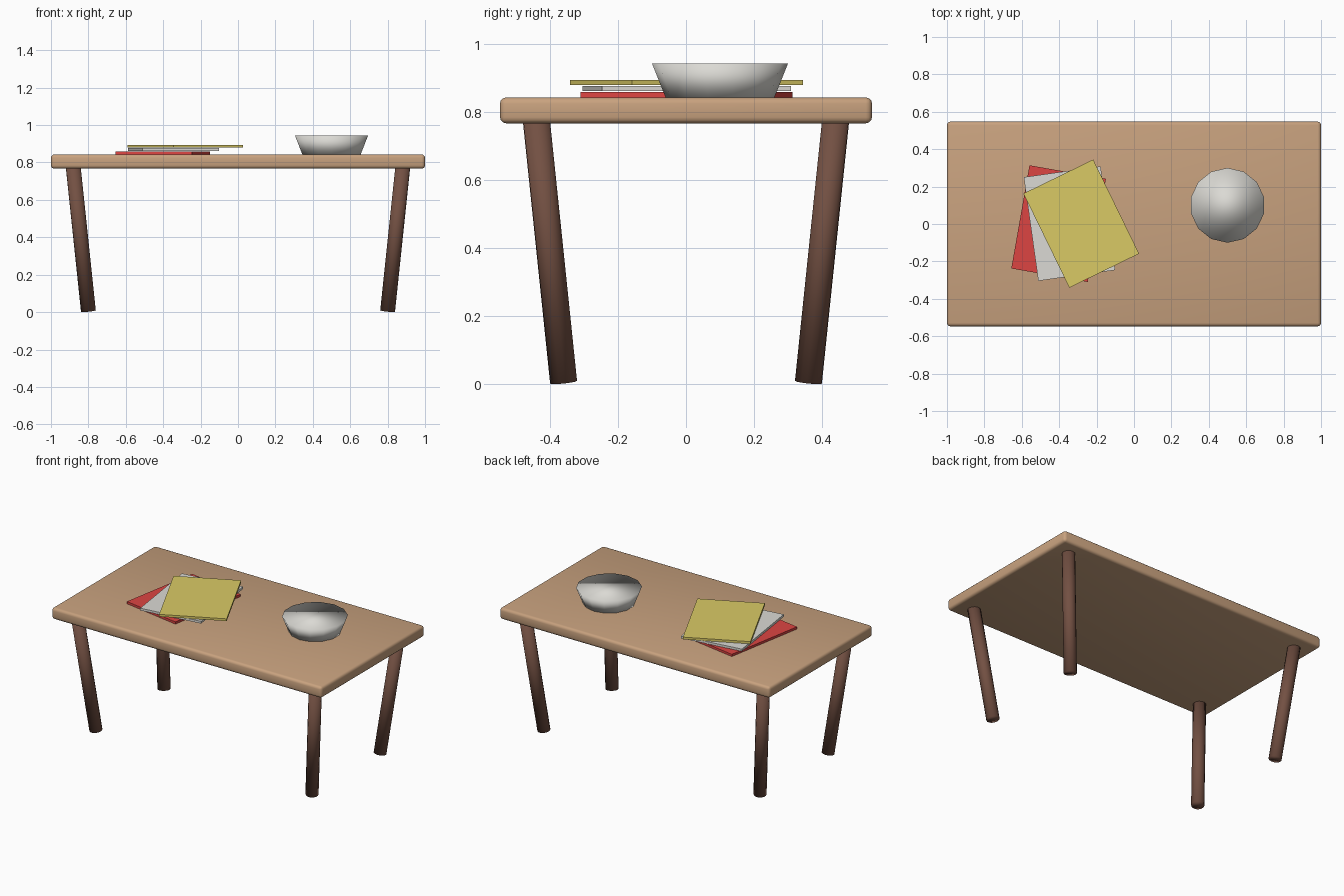
import bpy, bmesh
from math import radians
from mathutils import Vector, Matrix

cube = bpy.data.objects.get("Cube")
if cube:
    bpy.data.objects.remove(cube, do_unlink=True)


def material(name, rgb):
    mat = bpy.data.materials.new(name)
    mat.use_nodes = True
    mat.diffuse_color = (*rgb, 1)
    mat.node_tree.nodes["Principled BSDF"].inputs["Base Color"].default_value = (*rgb, 1)
    return mat


light_wood = material("light wood", (0.58, 0.36, 0.21))
dark_wood = material("dark wood", (0.17, 0.08, 0.055))
off_white = material("off white", (0.71, 0.70, 0.66))
red = material("red", (0.72, 0.06, 0.055))
yellow = material("yellow", (0.70, 0.59, 0.13))


def make_object(name, bm, mat, smooth=False):
    mesh = bpy.data.meshes.new(name)
    for face in bm.faces:
        face.smooth = smooth
    bm.to_mesh(mesh)
    bm.free()
    mesh.materials.append(mat)
    obj = bpy.data.objects.new(name, mesh)
    bpy.context.collection.objects.link(obj)
    return obj


def box(name, size, centre, mat, turn=0, smooth=False):
    bm = bmesh.new()
    bmesh.ops.create_cube(bm, size=1)
    bmesh.ops.scale(bm, vec=size, verts=bm.verts)
    obj = make_object(name, bm, mat, smooth)
    obj.location = centre
    obj.rotation_euler.z = radians(turn)
    return obj


def frustum(name, bottom, top, r_bottom, r_top, mat):
    bottom, top = Vector(bottom), Vector(top)
    axis = top - bottom
    bm = bmesh.new()
    bmesh.ops.create_cone(bm, cap_ends=True, segments=14, radius1=r_bottom,
                          radius2=r_top, depth=axis.length)
    obj = make_object(name, bm, mat, smooth=True)
    obj.matrix_world = (Matrix.Translation((bottom + top) / 2)
                        @ axis.to_track_quat('Z', 'Y').to_matrix().to_4x4())
    return obj


# Tabletop with rounded edges
tabletop = box("tabletop", (2, 1.094, 0.076), (0, 0, 0.805), light_wood, smooth=True)
bevel = tabletop.modifiers.new("rounded edges", 'BEVEL')
bevel.width = 0.018
bevel.segments = 3

# Four legs, leaning inward towards the floor
for side, sx in (("right", -1), ("left", 1)):
    for end, sy in (("front", -1), ("back", 1)):
        frustum(f"{end}_{side}_leg", (0.8 * sx, 0.36 * sy, 0.006),
                (0.882 * sx, 0.441 * sy, 0.785), 0.04, 0.04, dark_wood)

# Bowl
bowl = frustum("bowl", (0, 0, 0), (0, 0, 0.1), 0.16, 0.2, off_white)
bowl.matrix_world = Matrix.Translation((0.5, 0.1, 0.893))

# Fanned stack of thin books
for name, x, z, turn, mat in (("bottom_book", -0.403, 0.851, -10, red),
                              ("middle_book", -0.345, 0.870, 8, off_white),
                              ("top_book", -0.282, 0.887, 26, yellow)):
    box(name, (0.415, 0.56, 0.015), (x, 0.002, z), mat, turn)
